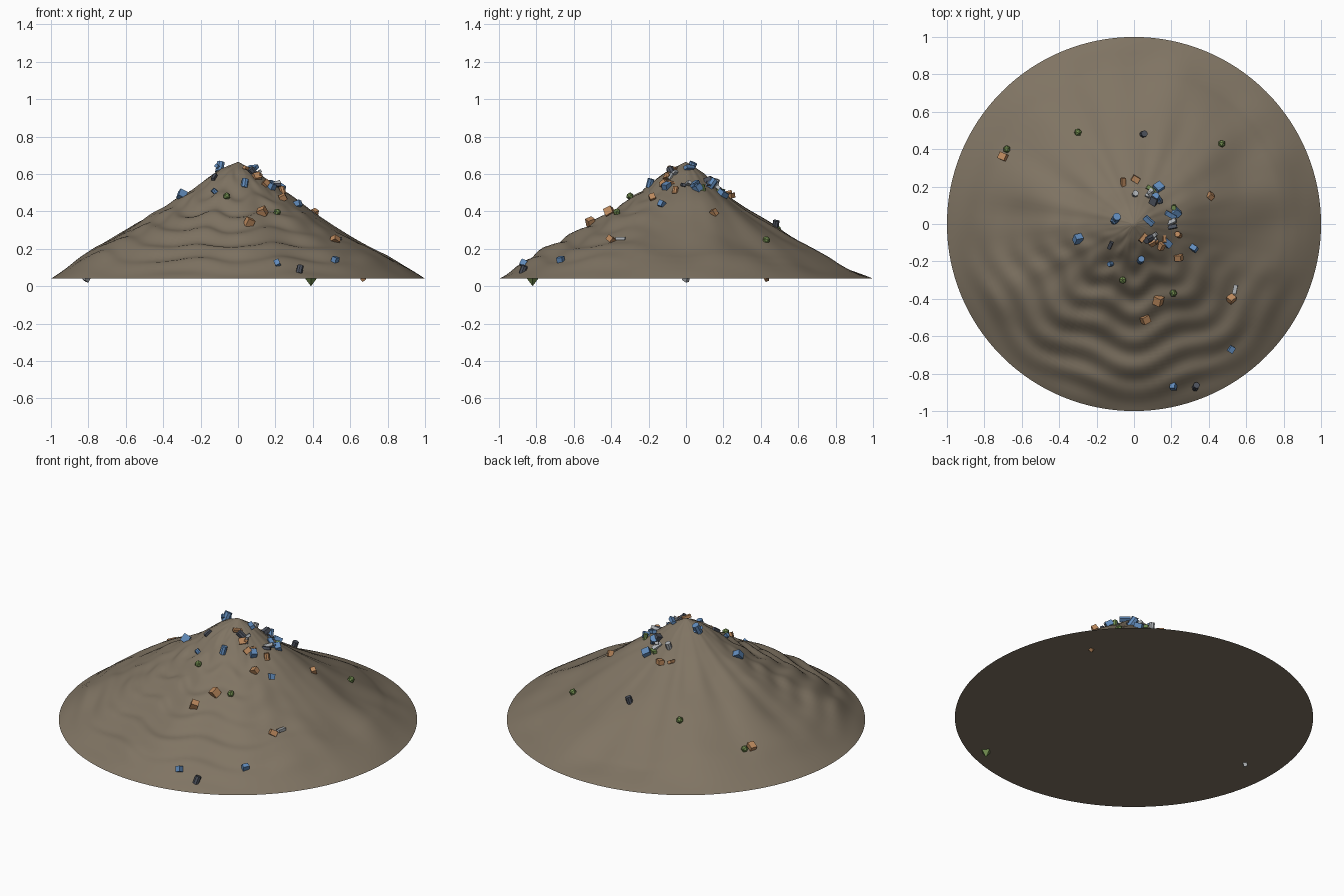
import bpy, bmesh, math, random
from mathutils import Matrix, Vector, Euler, noise

if "Cube" in bpy.data.objects:
    bpy.data.objects.remove(bpy.data.objects["Cube"])

random.seed(4)
BASE, PEAK = 0.04, 0.665


def material(name, rgb):
    m = bpy.data.materials.new(name)
    m.diffuse_color = (*rgb, 1)
    m.use_nodes = True
    m.node_tree.nodes["Principled BSDF"].inputs["Base Color"].default_value = m.diffuse_color
    return m


def finish(name, bm, rgb, smooth=False):
    me = bpy.data.meshes.new(name)
    bm.normal_update()
    bm.to_mesh(me)
    bm.free()
    me.materials.append(material(name + "_colour", rgb))
    for p in me.polygons:
        p.use_smooth = smooth
    ob = bpy.data.objects.new(name, me)
    bpy.context.collection.objects.link(ob)
    return ob


# slope profile: radius, height
PROFILE = [(0, PEAK), (.1, .613), (.2, .53), (.4, .395), (.6, .275), (.8, .165), (.9, .1), (1, BASE)]


def height(x, y):
    r = min(math.hypot(x, y), 1)
    a = math.atan2(y, x)
    for (r0, z0), (r1, z1) in zip(PROFILE, PROFILE[1:]):
        if r <= r1:
            z = z0 + (z1 - z0) * (r - r0) / (r1 - r0)
            break
    fade = min(1, r * 3) * min(1, (1 - r) * 6)
    # fuller on the left, leaner at the back
    z += fade * 0.03 * (max(0, -math.cos(a)) ** 2 - max(0, math.sin(a)) ** 2)
    # broad lumps, radial gullies and wavy terraces on the front
    z += fade * 0.028 * noise.noise(Vector((x * 3.5, y * 3.5, 1.7)))
    z += fade * 0.012 * noise.noise(Vector((math.cos(a) * 5, math.sin(a) * 5, r * 2)))
    front = max(0, -math.sin(a + .2))
    z += fade * front * 0.011 * math.sin(r * 44 + 1.3 * math.sin(a * 9) + .5)
    return max(z, BASE)


# mound: polar grid with a flat underside
bm = bmesh.new()
SEG, RINGS = 128, 56
apex = bm.verts.new((0, 0, PEAK))
previous = None
for i in range(1, RINGS + 1):
    r = i / RINGS
    ring = []
    for j in range(SEG):
        a = 2 * math.pi * j / SEG
        x, y = r * math.cos(a), r * math.sin(a)
        ring.append(bm.verts.new((x, y, BASE if i == RINGS else height(x, y))))
    for j in range(SEG):
        k = (j + 1) % SEG
        if previous:
            bm.faces.new((previous[j], ring[j], ring[k], previous[k]))
        else:
            bm.faces.new((apex, ring[j], ring[k]))
    previous = ring
bm.faces.new(previous[::-1])
mound = finish("mound", bm, (.215, .175, .125), True)
bpy.context.view_layer.objects.active = mound
mound.select_set(True)
bpy.ops.object.shade_smooth_by_angle(angle=math.radians(40))


def add_piece(bm, kind, x, y, s, z=None):
    z = height(x, y) + s * .25 if z is None else z
    rot = Euler([random.uniform(-.6, .6), random.uniform(-.6, .6), random.uniform(0, 6.3)])
    m = Matrix.Translation((x, y, z)) @ rot.to_matrix().to_4x4()
    if kind == "box":
        size = [s * random.uniform(.65, 1.1) for _ in range(3)]
        bmesh.ops.create_cube(bm, size=1, matrix=m @ Matrix.Diagonal((*size, 1)))
    elif kind == "plank":
        bmesh.ops.create_cube(bm, size=1, matrix=m @ Matrix.Diagonal((s * 1.2, s * .5, s * .4, 1)))
    elif kind == "drum":
        bmesh.ops.create_cone(bm, cap_ends=True, segments=8, radius1=s * .42,
                              radius2=s * .42, depth=s * 1.1, matrix=m)
    else:
        bmesh.ops.create_icosphere(bm, subdivisions=1, radius=s * .5, matrix=m)


# scrap by colour: colour, main shape, number near the peak, notable outlying spots
SCRAP = {
    "rusty_scrap": ((.50, .25, .11), "box", 8,
                    [(.41, .15), (.24, -.18), (.13, -.41), (.06, -.51), (.52, -.4), (-.7, .36)]),
    "blue_scrap": ((.12, .26, .50), "box", 10,
                   [(.32, -.13), (-.3, -.08), (.52, -.67), (.21, -.87)]),
    "green_scrap": ((.17, .27, .08), "lump", 2,
                    [(-.3, .49), (-.68, .4), (.47, .43), (-.06, -.3), (.21, -.37)]),
    "pale_scrap": ((.42, .44, .46), "plank", 5, [(.09, .15), (.54, -.35)]),
    "dark_scrap": ((.075, .085, .11), "drum", 5, [(.05, .48), (.33, -.87)]),
}
for name, (rgb, main, count, spots) in SCRAP.items():
    bm = bmesh.new()
    for x, y in spots:
        add_piece(bm, main, x, y, .042)
    # cluster around the peak, denser on the right
    for _ in range(count):
        a, r = random.gauss(0, 1.4), random.uniform(.08, .26)
        kind = random.choice([main, "box", "plank", "drum"])
        add_piece(bm, kind, r * math.cos(a), r * math.sin(a), random.uniform(.03, .055))
    # pieces poking out underneath
    if name == "green_scrap":
        m = Matrix.Translation((.39, -.82, .03)) @ Matrix.Rotation(math.pi, 4, "X")
        bmesh.ops.create_cone(bm, cap_ends=True, segments=4, radius1=.045,
                              radius2=0, depth=.06, matrix=m)
    if name == "rusty_scrap":
        add_piece(bm, "box", .67, .43, .03, BASE)
    if name == "pale_scrap":
        add_piece(bm, "box", -.81, 0, .03, BASE)
    finish(name, bm, rgb)
